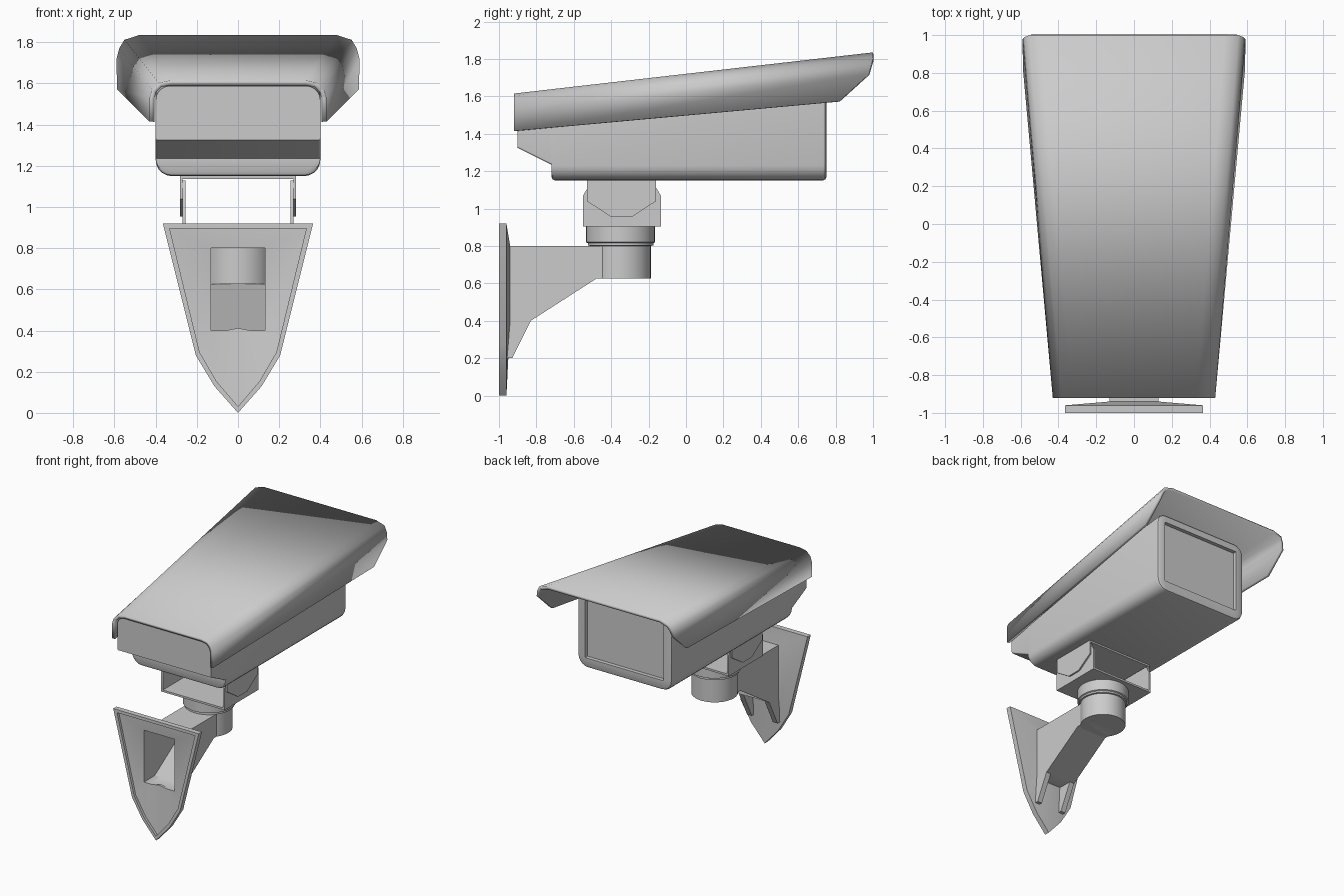
import bpy, bmesh, math

if "Cube" in bpy.data.objects:
    bpy.data.objects.remove(bpy.data.objects["Cube"])


def finish(name, bm, angle=35):
    bmesh.ops.remove_doubles(bm, verts=bm.verts, dist=1e-5)
    bmesh.ops.recalc_face_normals(bm, faces=bm.faces)
    return to_object(name, bm, angle)


def to_object(name, bm, angle):
    me = bpy.data.meshes.new(name)
    bm.to_mesh(me)
    bm.free()
    ob = bpy.data.objects.new(name, me)
    bpy.context.collection.objects.link(ob)
    bpy.ops.object.select_all(action='DESELECT')
    ob.select_set(True)
    bpy.context.view_layer.objects.active = ob
    bpy.ops.object.shade_smooth_by_angle(angle=math.radians(angle))
    return ob


def loft(name, loops, wrap=False, caps=True):
    """Bridge closed loops that have the same point count."""
    bm = bmesh.new()
    rings = [[bm.verts.new(p) for p in lp] for lp in loops]
    n = len(rings[0])
    pairs = list(zip(rings, rings[1:])) + ([(rings[-1], rings[0])] if wrap else [])
    for a, b in pairs:
        for i in range(n):
            j = (i + 1) % n
            bm.faces.new((a[i], a[j], b[j], b[i]))
    if caps and not wrap:
        bm.faces.new(rings[0])
        bm.faces.new(rings[-1])
    return finish(name, bm)


def prism(name, yz, x0, x1, caps=True):
    return loft(name, [[(x, y, z) for y, z in yz] for x in (x0, x1)], caps=caps)


def turned(name, y, profile, sides=32):
    """Round part about a vertical axis from (radius, z) pairs."""
    ang = [2 * math.pi * i / sides for i in range(sides)]
    return loft(name, [[(r * math.cos(a), y + r * math.sin(a), z) for a in ang] for r, z in profile])


def rounded(y, w, lo, hi, rb, rt, seg=5):
    """Rounded rectangle in the xz plane."""
    pts = []
    corners = ((w - rt, hi - rt, rt, 0), (-w + rt, hi - rt, rt, 90),
               (-w + rb, lo + rb, rb, 180), (w - rb, lo + rb, rb, 270))
    for cx, cz, r, start in corners:
        for k in range(seg + 1):
            a = math.radians(start + 90 * k / seg)
            pts.append((cx + r * math.cos(a), y, cz + r * math.sin(a)))
    return pts


# Wall plate: tapered sheet with a raised rim and an opening into the arm
def sym(half):
    return half + [(-x, z) for x, z in reversed(half[:-1])]


outline = sym([(0.365, 0.92), (0.205, 0.28), (0.115, 0.13), (0, 0)])
opening = sym([(0.13, 0.8), (0.13, 0.4), (0.06, 0.4), (0, 0.412)])
rim = [(x * 0.91, 0.53 + (z - 0.53) * 0.94) for x, z in outline]


def at(pts, y):
    return [(x, y, z) for x, z in pts]


loft("wall_plate", [at(opening, -0.94), at(outline, -0.96), at(outline, -1.0),
                    at(rim, -1.0), at(rim, -0.98), at(opening, -0.96)], wrap=True)

# Hollow arm, open towards the wall
arm = bmesh.new()
side = [(-0.945, 0.4), (-0.83, 0.4), (-0.48, 0.625), (-0.35, 0.625), (-0.35, 0.8), (-0.945, 0.8)]
left, right = [[arm.verts.new((x, y, z)) for y, z in side] for x in (-0.13, 0.13)]
arm.faces.new(left)
arm.faces.new(right)
for i in (0, 1, 2, 4):
    arm.faces.new((left[i], left[i + 1], right[i + 1], right[i]))
finish("arm", arm)

# Ribs under the arm
for s, label in ((-1, "left"), (1, "right")):
    prism("arm_rib_" + label, [(-0.955, 0.4), (-0.83, 0.4), (-0.93, 0.2), (-0.96, 0.2)],
          s * 0.09, s * 0.13)

# Arm socket and swivel collar
AXIS = -0.35
turned("arm_socket", AXIS, [(0.163, 0.625), (0.163, 0.8)])
turned("swivel_collar", AXIS, [(0.15, 0.8), (0.175, 0.802), (0.175, 0.815),
                               (0.185, 0.82), (0.185, 0.91)])

# Lower tilt bracket
prism("lower_bracket_base", [(-0.55, 0.905), (-0.135, 0.905), (-0.135, 0.92), (-0.55, 0.92)], -0.27, 0.27)
lower_tab = [(-0.55, 0.905), (-0.135, 0.905), (-0.135, 1.07), (-0.17, 1.13), (-0.515, 1.13), (-0.55, 1.07)]
# Upper tilt bracket
prism("upper_bracket_top", [(-0.53, 1.137), (-0.16, 1.137), (-0.16, 1.152), (-0.53, 1.152)], -0.282, 0.282)
upper_tab = [(-0.53, 1.152), (-0.53, 1.04), (-0.4, 0.955), (-0.29, 0.955), (-0.16, 1.04), (-0.16, 1.152)]
for s, label in ((-1, "left"), (1, "right")):
    prism("lower_bracket_" + label, lower_tab, s * 0.256, s * 0.27)
    prism("upper_bracket_" + label, upper_tab, s * 0.27, s * 0.282)


# Camera body: wedge housing with a stepped rear and recessed window
def top(y):
    return 1.588 + (y + 0.9) * 0.113


stations = [(-0.9, 0.4, 1.325, 0.01), (-0.72, 0.4, 1.235, 0.01), (-0.72, 0.4, 1.17, 0.07),
            (-0.713, 0.4, 1.156, 0.075), (-0.7, 0.4, 1.15, 0.08), (0.73, 0.4, 1.15, 0.08)]
loops = [rounded(y, w, lo, top(y), rb, 0.07) for y, w, lo, rb in stations]
loops += [rounded(0.744, 0.396, 1.155, 1.77, 0.08, 0.07),
          rounded(0.75, 0.385, 1.167, 1.76, 0.075, 0.065),
          rounded(0.75, 0.335, 1.225, 1.715, 0.005, 0.005),
          rounded(0.72, 0.335, 1.225, 1.715, 0.005, 0.005)]
loft("camera_body", loops)

# Sun hood: flared thin shell over the body
rear = [(0.43, -0.92, 1.415), (0.43, -0.92, 1.53), (0.418, -0.92, 1.57),
        (0.385, -0.92, 1.603), (0.33, -0.92, 1.615)]
front = [(0.588, 0.82, 1.573), (0.59, 0.978, 1.72), (0.577, 0.99, 1.77),
         (0.552, 1.0, 1.812), (0.48, 1.0, 1.835)]
bm = bmesh.new()
p, q = [[bm.verts.new(v) for v in h + [(-x, y, z) for x, y, z in reversed(h)]] for h in (rear, front)]
for i in range(len(p) - 1):
    bm.faces.new((p[i], q[i], q[i + 1], p[i + 1]))
hood = to_object("sun_hood", bm, 40)
solid = hood.modifiers.new("thickness", 'SOLIDIFY')
solid.thickness = 0.024
solid.offset = -1
